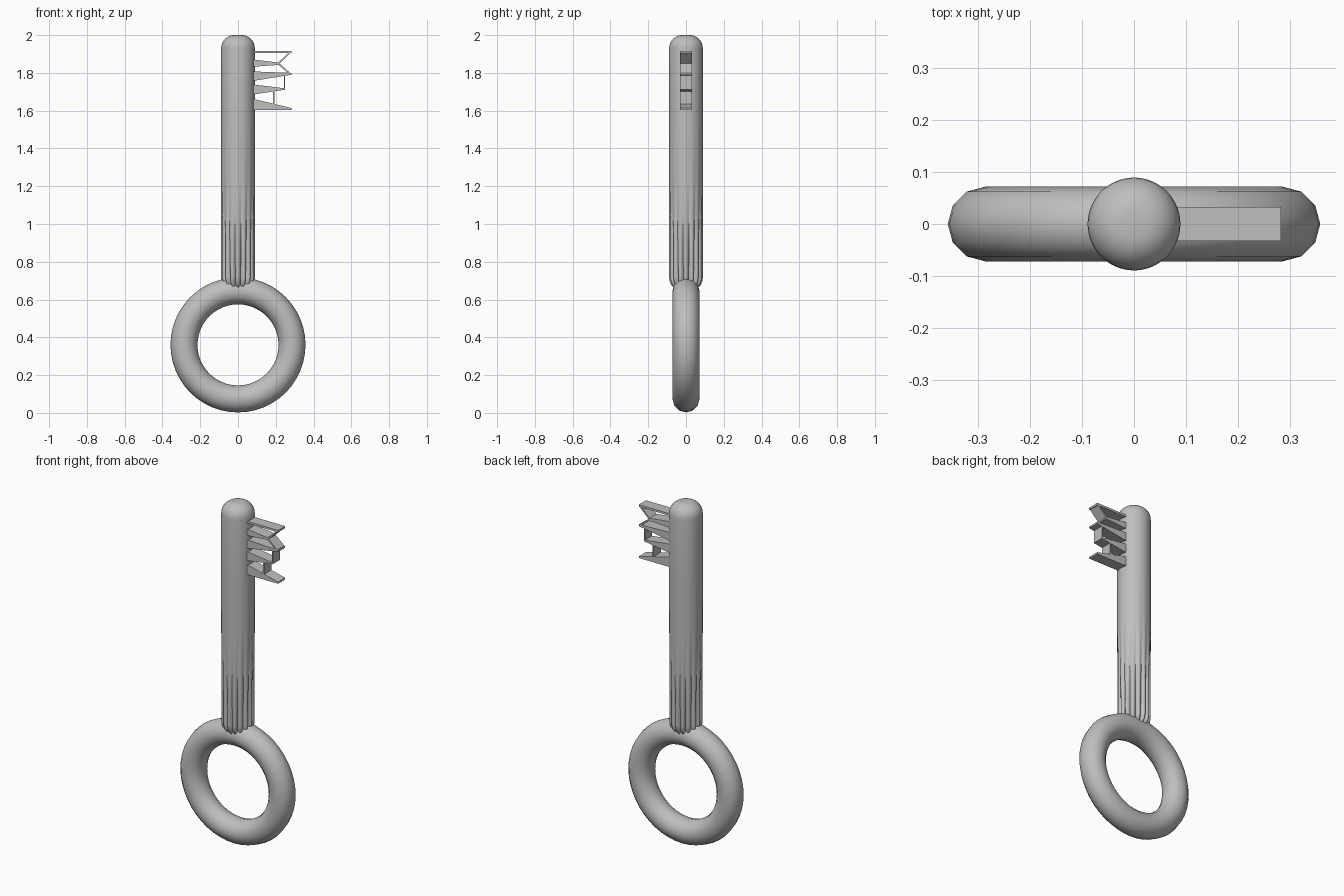
import bpy, bmesh, math

if "Cube" in bpy.data.objects:
    bpy.data.objects.remove(bpy.data.objects["Cube"])

metal = bpy.data.materials.new("grey metal")
metal.diffuse_color = (0.52, 0.52, 0.52, 1)
metal.use_nodes = True
metal.node_tree.nodes["Principled BSDF"].inputs["Base Color"].default_value = metal.diffuse_color


def finish(ob, smooth=True):
    ob.data.materials.append(metal)
    bpy.ops.object.select_all(action='DESELECT')
    ob.select_set(True)
    bpy.context.view_layer.objects.active = ob
    if smooth:
        bpy.ops.object.shade_smooth_by_angle(angle=math.radians(35))


def mesh_object(name, bm, smooth=True):
    bmesh.ops.recalc_face_normals(bm, faces=bm.faces)
    me = bpy.data.meshes.new(name)
    bm.to_mesh(me)
    bm.free()
    ob = bpy.data.objects.new(name, me)
    bpy.context.collection.objects.link(ob)
    finish(ob, smooth)


# Ring handle
bpy.ops.mesh.primitive_torus_add(major_segments=48, minor_segments=12,
                                 major_radius=0.286, minor_radius=0.0715,
                                 location=(0, 0, 0.36), rotation=(math.pi / 2, 0, 0))
ring = bpy.context.object
ring.name = "ring_handle"
finish(ring)

# Shaft: round above, sixteen grooves deepening towards a rounded bottom
R, N = 0.089, 128
rows = []                                    # (radius, height, groove depth)
for i in range(6):
    a = math.radians(15 * i + 12)
    rows.append((0.02 + 0.069 * math.sin(a), 0.715 - 0.069 * math.cos(a), 0.016))
for z, d in ((0.72, 0.016), (0.9, 0.011), (1.05, 0.006), (1.24, 0.0), (1.6, 0.0)):
    rows.append((R, z, d))
for i in range(8):
    a = math.radians(12 * i)
    rows.append((0.02 + 0.069 * math.cos(a), 1.931 + 0.069 * math.sin(a), 0.0))

bm = bmesh.new()
loops = []
for r, z, d in rows:
    loop = []
    for k in range(N):
        t = 2 * math.pi * k / N
        rr = r - d * (r / R) * (1 - abs(math.cos(8 * t)))
        loop.append(bm.verts.new((rr * math.cos(t), rr * math.sin(t), z)))
    loops.append(loop)
for a, b in zip(loops, loops[1:]):
    for k in range(N):
        n = (k + 1) % N
        bm.faces.new((a[k], a[n], b[n], b[k]))
for loop, z in ((loops[0], rows[0][1]), (loops[-1], 2.0)):
    c = bm.verts.new((0, 0, z))
    for k in range(N):
        bm.faces.new((loop[k], loop[(k + 1) % N], c))
mesh_object("shaft", bm)


# Key bit: tapered teeth joined by thin webs, as extruded xz outlines
def plate(name, points, half=0.033):
    bm = bmesh.new()
    front = [bm.verts.new((x, -half, z)) for x, z in points]
    back = [bm.verts.new((x, half, z)) for x, z in points]
    bm.faces.new(front)
    bm.faces.new(back[::-1])
    n = len(points)
    for i in range(n):
        j = (i + 1) % n
        bm.faces.new((front[i], back[i], back[j], front[j]))
    mesh_object(name, bm, False)


# teeth: root bottom, root top, tip x, tip bottom, tip top
teeth = [(1.904, 1.916, 0.282, 1.904, 1.916),
         (1.832, 1.872, 0.215, 1.842, 1.855),
         (1.756, 1.808, 0.282, 1.790, 1.800),
         (1.684, 1.740, 0.250, 1.711, 1.718),
         (1.604, 1.665, 0.282, 1.604, 1.614)]
for i, (b, t, x, tb, tt) in enumerate(teeth):
    plate(f"tooth_{i + 1}", [(0.07, b), (x, tb), (x, tt), (0.07, t)])

# webs between the teeth
plate("upper_diagonal_web", [(0.207, 1.848), (0.220, 1.848), (0.282, 1.910), (0.270, 1.910)])
plate("lower_diagonal_web", [(0.207, 1.849), (0.270, 1.795), (0.282, 1.795), (0.220, 1.849)])
plate("outer_upright_web", [(0.243, 1.714), (0.250, 1.714), (0.250, 1.790), (0.243, 1.790)])
plate("inner_upright_web", [(0.186, 1.630), (0.193, 1.630), (0.193, 1.708), (0.186, 1.708)])
